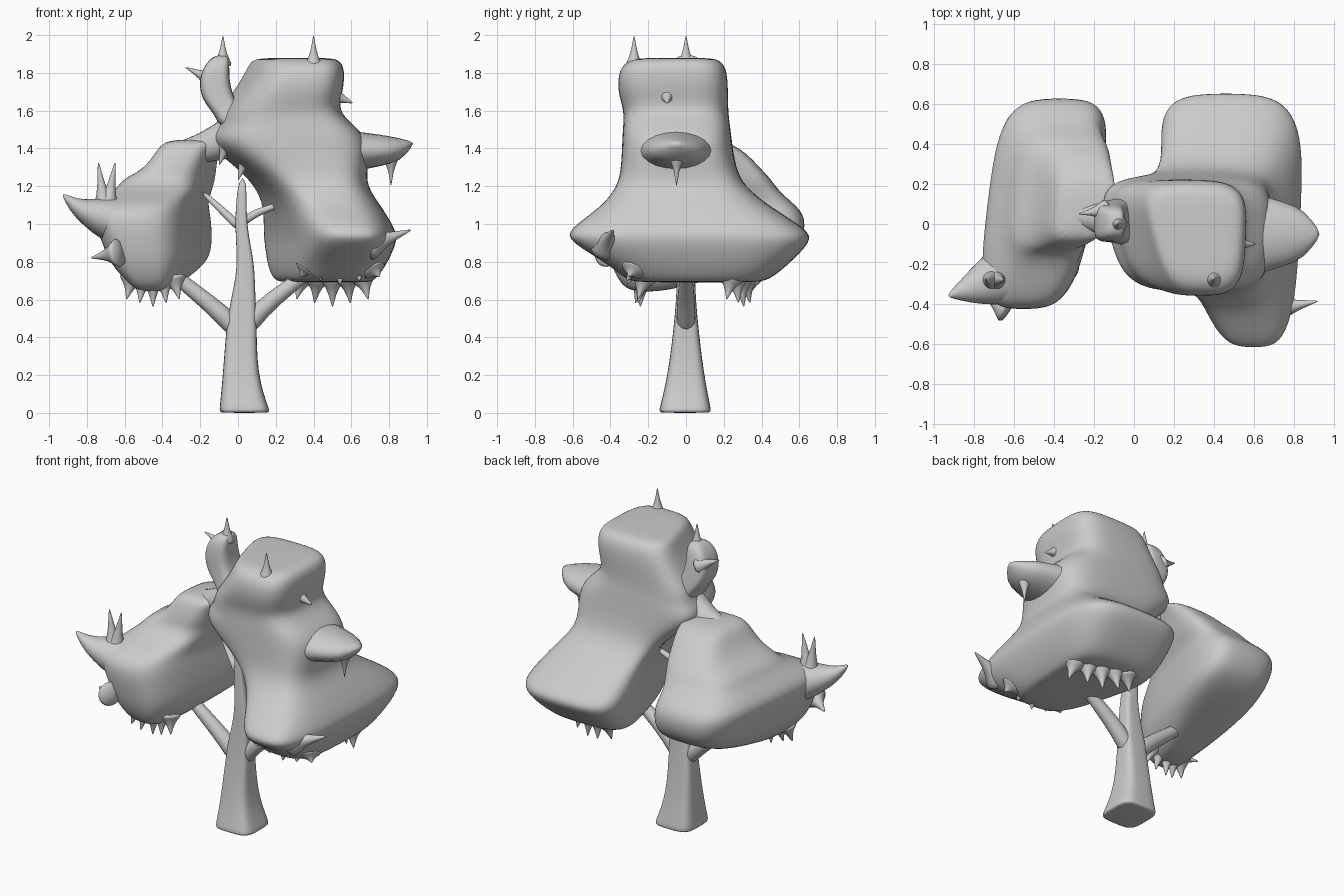
import bpy, math, random
from mathutils import Vector

if "Cube" in bpy.data.objects:
    bpy.data.objects.remove(bpy.data.objects["Cube"])

random.seed(4)


def skin(name, rings, levels=2):
    """Skin equal-length point rings, cap both ends and smooth."""
    n = len(rings[0])
    verts = [tuple(p) for r in rings for p in r]
    faces = [(i * n + j, i * n + (j + 1) % n, (i + 1) * n + (j + 1) % n, (i + 1) * n + j)
             for i in range(len(rings) - 1) for j in range(n)]
    faces += [tuple(range(n))[::-1], tuple(range(len(verts) - n, len(verts)))]
    me = bpy.data.meshes.new(name)
    me.from_pydata(verts, [], faces)
    me.polygons.foreach_set("use_smooth", [True] * len(me.polygons))
    ob = bpy.data.objects.new(name, me)
    bpy.context.collection.objects.link(ob)
    m = ob.modifiers.new("smooth", 'SUBSURF')
    m.levels = m.render_levels = levels
    return ob


def loft(name, sections, shear_left=0, shear_right=0, power=0.55, n=20):
    """Rounded boxes (z, x range, y range); each side may slant along y."""
    rings = []
    for z, x0, x1, y0, y1 in sections:
        ring = []
        for k in range(n):
            a = 2 * math.pi * (k + 0.5) / n
            u, v = (0.5 + 0.5 * math.copysign(abs(w) ** power, w) for w in (math.cos(a), math.sin(a)))
            y = y0 + (y1 - y0) * v
            left, right = x0 + shear_left * y, x1 + shear_right * y
            ring.append((left + (right - left) * u, y, z))
        rings.append(ring)
    return skin(name, rings)


def tube(name, points, radii, flat=1.0, n=10):
    """Round tube through points."""
    pts = [Vector(p) for p in points]
    rings = []
    for i, p in enumerate(pts):
        d = (pts[min(i + 1, len(pts) - 1)] - pts[max(i - 1, 0)]).normalized()
        side = d.cross(Vector((0, 1, 0)))
        if side.length < 0.2:
            side = d.cross(Vector((1, 0, 0)))
        side.normalize()
        up = d.cross(side)
        rings.append([p + side * (radii[i] * math.cos(2 * math.pi * k / n))
                      + up * (flat * radii[i] * math.sin(2 * math.pi * k / n)) for k in range(n)])
    return skin(name, rings, 1)


def spike(name, tip, step, r):
    """Flared leaf point: runs along step and ends at tip."""
    t, s = Vector(tip), Vector(step)
    tube(name, [t - s * (1 - f) for f in (0, .2, .45, .75, 1)],
         [r * k for k in (1, .68, .34, .16, .03)])


# trunk
loft("trunk", [(0, -.1, .17, -.145, .135), (.008, -.1, .17, -.145, .135),
               (.2, -.08, .1, -.095, .095), (.5, -.06, .1, -.06, .06),
               (.65, -.025, .09, -.05, .05), (.8, 0, .088, -.045, .045),
               (1.0, -.02, .04, -.035, .035), (1.25, 0, .05, -.03, .03)], power=0.5)

# branches
limb = (.06, .052, .043, .032)
tube("left_branch", [(.01, 0, .42), (-.09, 0, .53), (-.24, 0, .65), (-.45, 0, .82)], limb)
tube("right_branch", [(.02, 0, .42), (.12, 0, .55), (.26, 0, .66), (.45, 0, .8)], limb)
twig = (.028, .022, .014)
tube("left_twig", [(.01, 0, .98), (-.05, .02, 1.04), (-.2, .1, 1.18)], twig)
tube("right_twig", [(.02, 0, 1), (.08, 0, 1.06), (.28, 0, 1.12)], twig)

# large right crown
loft("right_crown", [
    (.69, .3, .68, -.22, .36), (.7, .25, .72, -.32, .44), (.78, .23, .78, -.4, .54),
    (.91, .23, .84, -.63, .675), (.97, .22, .83, -.63, .65), (1.09, .19, .76, -.45, .45),
    (1.2, .12, .68, -.365, .31), (1.3, .01, .69, -.345, .265), (1.44, -.18, .7, -.34, .245),
    (1.52, -.1, .62, -.335, .235), (1.6, -.09, .53, -.33, .225), (1.7, -.01, .56, -.365, .225),
    (1.82, .06, .57, -.36, .22), (1.87, .08, .54, -.3, .18), (1.88, .15, .48, -.23, .12)], -.27, .05)

# left crown
loft("left_crown", [
    (.64, -.5, -.33, -.3, -.12), (.7, -.57, -.28, -.36, .1), (.79, -.66, -.22, -.4, .48),
    (.88, -.7, -.21, -.42, .62), (1.04, -.76, -.22, -.44, .645), (1.11, -.73, -.23, -.38, .57),
    (1.18, -.65, -.2, -.2, .49), (1.24, -.62, -.18, -.14, .45), (1.29, -.5, -.17, -.13, .4),
    (1.4, -.43, -.14, -.1, .3), (1.45, -.38, -.1, -.06, .17)], .12, .22)

# pointed wing at the front left
tube("left_wing", [(-.5, -.2, .99), (-.68, -.27, 1.02), (-.8, -.32, 1.065), (-.87, -.34, 1.1),
                   (-.93, -.36, 1.16)], (.17, .13, .075, .04, .006), 1.2)

# bridge between the crowns
tube("crown_bridge", [(-.36, .05, 1.37), (-.25, .04, 1.38), (-.1, .02, 1.43), (.05, 0, 1.5)],
     (.06, .075, .1, .14))

# curled sprig at the top left
loft("top_sprig", [(1.5, -.1, .12, -.12, .14), (1.58, -.12, .06, -.1, .13),
                   (1.66, -.2, -.03, -.09, .12), (1.8, -.21, -.05, -.09, .1),
                   (1.9, -.13, -.04, -.06, .07)])

# wide pointed lobe on the right
tube("right_lobe", [(.45, -.05, 1.38), (.6, -.05, 1.385), (.75, -.05, 1.39), (.85, -.05, 1.395),
                    (.93, -.05, 1.43)], (.14, .115, .09, .07, .006), 1.9)

# main leaf points
spike("top_point", (.4, -.275, 2), (0, 0, .18), .06)
spike("sprig_point", (-.08, 0, 2), (0, 0, .17), .06)
spike("sprig_side_point", (-.28, .05, 1.83), (-.15, -.02, .07), .07)
spike("lobe_drop", (.81, -.05, 1.2), (0, 0, -.16), .05)
spike("crown_notch_point", (0, .02, 1.71), (-.12, 0, 0), .07)
spike("shoulder_point", (.61, -.1, 1.64), (.15, 0, -.06), .1)
spike("right_tip", (.92, -.385, .97), (.25, .05, .09), .11)
spike("left_side_tip", (-.78, -.33, .82), (-.16, .1, -.03), .1)
for dx in (-.04, .05):
    spike("left_horn", (-.7 + dx, -.28, 1.33), (dx, 0, .3), .09)
for k in range(2):
    spike("overhang_point", (-.1 + .1 * k, -.07, 1.31 - .08 * k), (-.05, 0, -.15), .08)

# hanging fringes under both crowns
for name, a, b in (("left_fringe", (-.56, -.24, .72), (-.34, -.22, .72)),
                   ("back_fringe", (.34, .34, .72), (.66, .24, .72)),
                   ("front_fringe", (.36, -.28, .76), (.72, -.28, .76))):
    depth = .08 if name == "front_fringe" else .16
    for k in range(5):
        p = Vector(a).lerp(Vector(b), k / 4)
        step = Vector((.015 * (k - 2), random.uniform(-.04, .03), -depth + .02 * abs(k - 2)))
        spike(name, p + step, step, .085)
